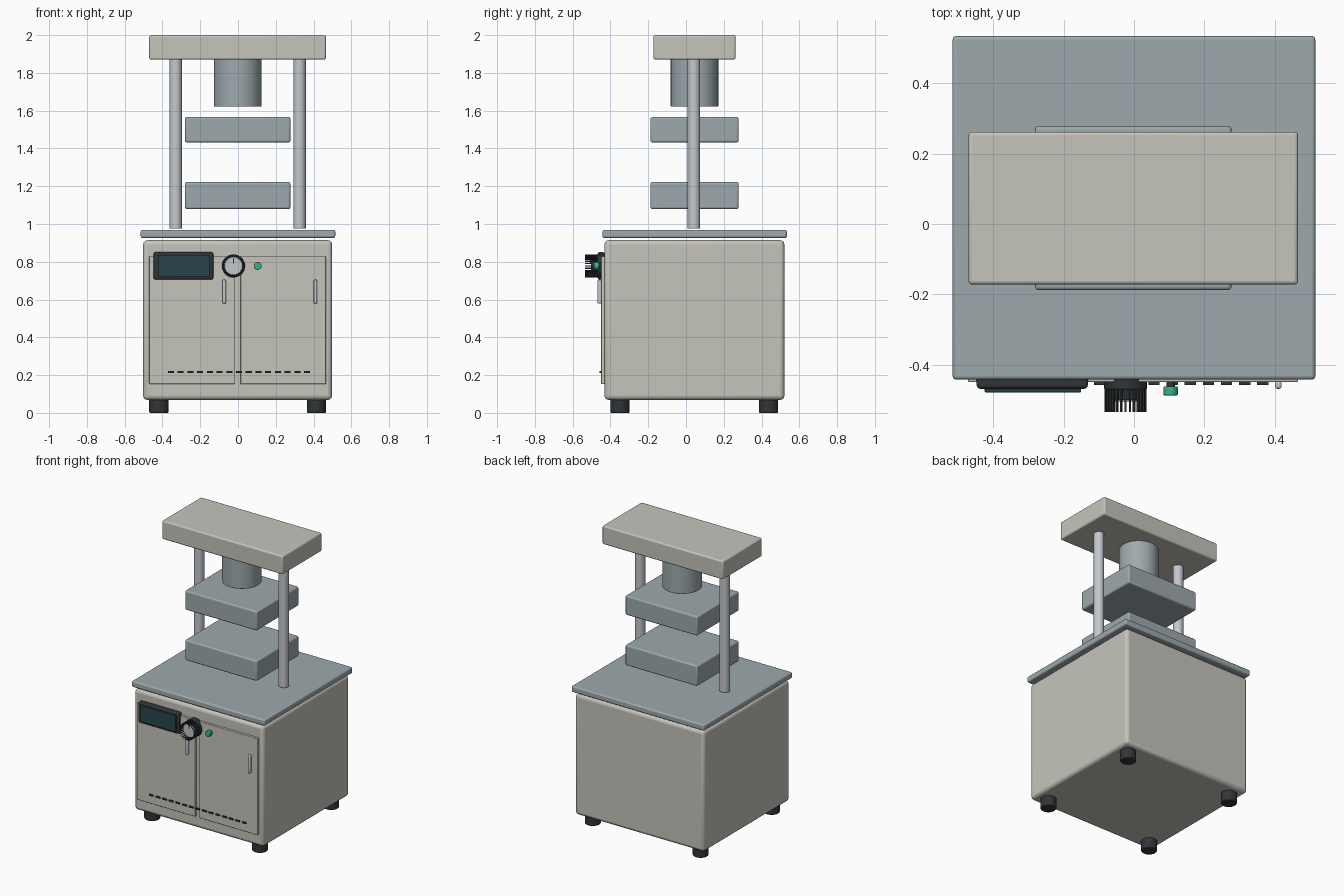
import bpy
from math import radians, pi, sin, cos

if "Cube" in bpy.data.objects:
    bpy.data.objects.remove(bpy.data.objects["Cube"])


def material(name, rgb):
    m = bpy.data.materials.new(name)
    m.diffuse_color = (*rgb, 1)
    m.use_nodes = True
    m.node_tree.nodes["Principled BSDF"].inputs["Base Color"].default_value = m.diffuse_color
    return m


PAINT = material("warm_paint", (0.56, 0.55, 0.50))
STEEL = material("blue_steel", (0.34, 0.40, 0.42))
CHROME = material("chrome", (0.55, 0.58, 0.61))
DARK = material("dark_plastic", (0.03, 0.035, 0.037))
SCREEN = material("screen_glass", (0.02, 0.06, 0.07))
GREEN = material("green_plastic", (0.04, 0.45, 0.25))
CX = -0.002   # machine centre line
PY = 0.045    # press axis in y


def finish(ob, name, mat, bevel=0.0):
    ob.name = name
    ob.data.materials.append(mat)
    if bevel:
        b = ob.modifiers.new("bevel", "BEVEL")
        b.width, b.segments, b.limit_method = bevel, 3, "ANGLE"
        b.angle_limit = radians(40)
    bpy.ops.object.shade_smooth_by_angle(angle=radians(35))
    return ob


def box(name, x, y, z, mat, bevel=0.0):
    """Box from (min, max) ranges."""
    loc = [(r[0] + r[1]) / 2 for r in (x, y, z)]
    bpy.ops.mesh.primitive_cube_add(size=1, location=loc)
    ob = bpy.context.object
    ob.scale = [r[1] - r[0] for r in (x, y, z)]
    bpy.ops.object.transform_apply(location=False, rotation=False, scale=True)
    return finish(ob, name, mat, bevel)


def rod(name, x, y, z, r, mat, bevel=0.0, verts=48):
    """Upright cylinder between the two z values."""
    bpy.ops.mesh.primitive_cylinder_add(vertices=verts, radius=r, depth=z[1] - z[0],
                                        location=(x, y, sum(z) / 2))
    return finish(bpy.context.object, name, mat, bevel)


def dial(name, x, y, z, r, mat, bevel=0.0, verts=48):
    """Cylinder lying along y between the two y values."""
    bpy.ops.mesh.primitive_cylinder_add(vertices=verts, radius=r, depth=y[1] - y[0],
                                        location=(x, sum(y) / 2, z), rotation=(pi / 2, 0, 0))
    return finish(bpy.context.object, name, mat, bevel)


# cabinet and worktop
box("cabinet", (CX - 0.5, CX + 0.5), (-0.432, 0.521), (0.069, 0.914), PAINT, 0.022)
box("worktop", (-0.515, 0.515), (-0.442, 0.534), (0.926, 0.969), STEEL, 0.01)

# feet
for sx in (-1, 1):
    for y in (-0.35, 0.437):
        rod("foot", CX + sx * 0.417, y, (0, 0.075), 0.051, DARK, 0.006)

# press frame
for sx in (-1, 1):
    rod("column", CX + sx * 0.328, PY - 0.003, (0.976, 1.88), 0.033, CHROME)
box("top_beam", (CX - 0.468, CX + 0.468), (-0.172, 0.262), (1.87, 2.0), PAINT, 0.01)
rod("press_cylinder", CX, PY, (1.622, 1.88), 0.126, STEEL, 0.003, 64)
for name, z in (("upper_platen", (1.432, 1.567)), ("lower_platen", (1.079, 1.222))):
    box(name, (CX - 0.279, CX + 0.279), (PY - 0.233, PY + 0.233), z, STEEL, 0.01)

# doors with bar handles
for x0, hx in ((-0.471, -0.073), (0.013, 0.410)):
    box("door", (x0, x0 + 0.453), (-0.449, -0.43), (0.153, 0.829), PAINT, 0.004)
    box("door_handle", (hx - 0.009, hx + 0.009), (-0.468, -0.447), (0.578, 0.705), CHROME, 0.006)

# ventilation slots
for i in range(15):
    x = -0.355 + i * 0.0515
    box("vent_slot", (x - 0.016, x + 0.016), (-0.457, -0.447), (0.211, 0.221), DARK)

# display
box("display_bezel", (-0.447, -0.131), (-0.468, -0.43), (0.706, 0.851), DARK, 0.01)
box("display_screen", (-0.424, -0.150), (-0.478, -0.465), (0.722, 0.836), SCREEN, 0.002)

# control knob with grip ribs
KX, KZ = -0.024, 0.778
dial("knob_base", KX, (-0.470, -0.43), KZ, 0.061, DARK, 0.004)
dial("knob_body", KX, (-0.500, -0.46), KZ, 0.053, DARK, 0.003)
dial("knob_cap", KX, (-0.504, -0.49), KZ, 0.047, CHROME, 0.002)
box("knob_pointer", (KX - 0.003, KX + 0.003), (-0.507, -0.50), (KZ + 0.012, KZ + 0.042), DARK)
for i in range(28):
    a = 2 * pi * i / 28
    rib = box("knob_rib", (-0.004, 0.004), (-0.0325, 0.0325), (-0.0025, 0.0025), DARK)
    rib.location = (KX + 0.056 * cos(a), -0.501, KZ + 0.056 * sin(a))
    rib.rotation_euler = (0, -a, 0)

# push button
dial("button_stem", 0.104, (-0.463, -0.44), KZ, 0.012, DARK)
dial("button", 0.104, (-0.487, -0.461), KZ, 0.0205, GREEN, 0.004, 32)
